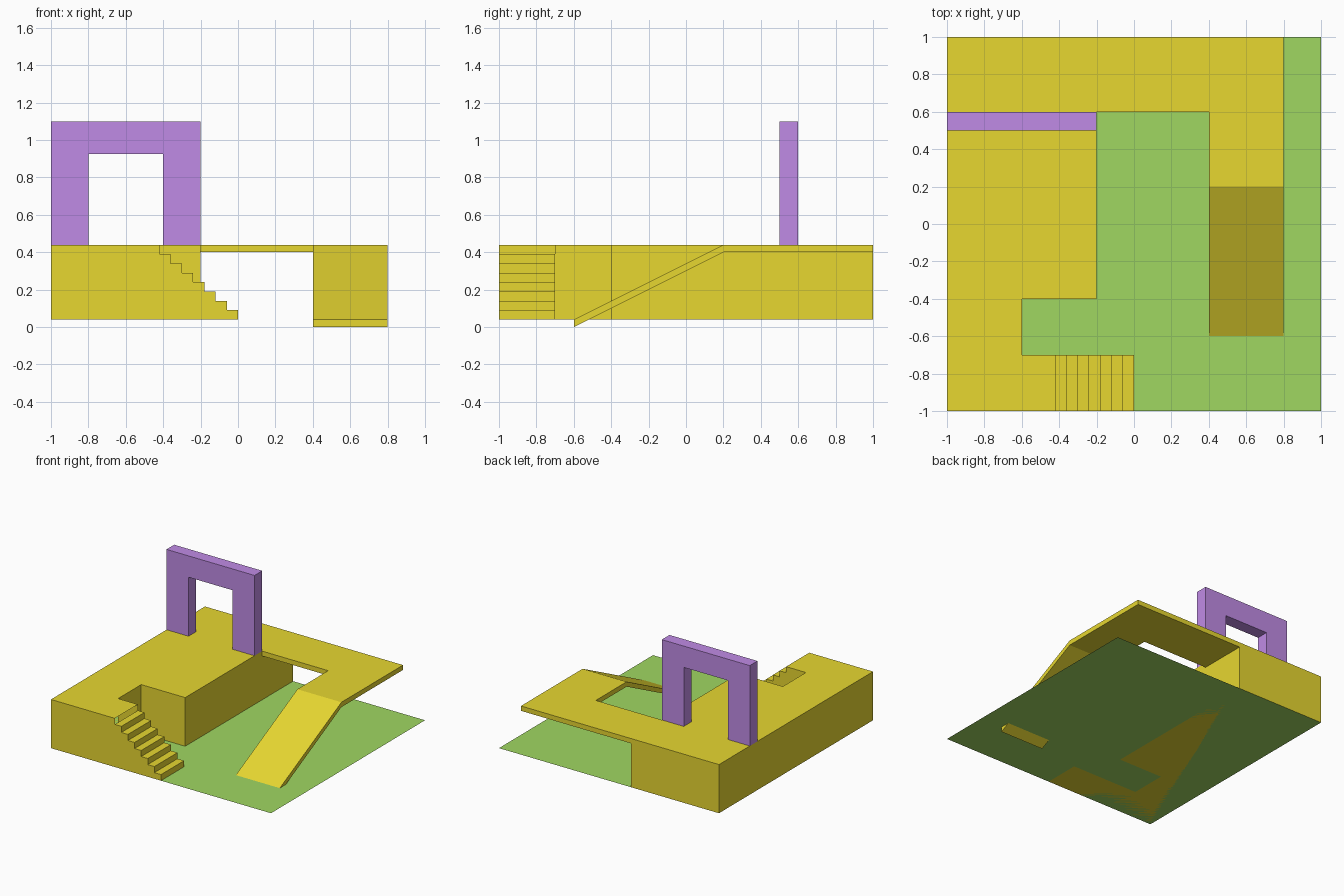
import bpy, bmesh

if "Cube" in bpy.data.objects:
    bpy.data.objects.remove(bpy.data.objects["Cube"])

def material(name, color):
    m = bpy.data.materials.new(name)
    m.diffuse_color = (*color, 1)
    m.use_nodes = True
    m.node_tree.nodes["Principled BSDF"].inputs["Base Color"].default_value = m.diffuse_color
    return m

YELLOW = material("yellow", (0.80, 0.68, 0.03))
GREEN = material("green", (0.35, 0.68, 0.12))
PURPLE = material("purple", (0.53, 0.26, 0.79))

GROUND, TOP, THICK = 0.04, 0.44, 0.04

def finish(name, bm, mat):
    mesh = bpy.data.meshes.new(name)
    bm.to_mesh(mesh)
    bm.free()
    mesh.materials.append(mat)
    obj = bpy.data.objects.new(name, mesh)
    bpy.context.collection.objects.link(obj)
    return obj

def prism(name, outline, axis, lo, hi, mat, open_sides=()):
    """Extrude a 2D outline along an axis; open_sides are outline edges left
    without a wall where the part joins its neighbour."""
    place = {"x": lambda a, b, t: (t, a, b),
             "y": lambda a, b, t: (a, t, b),
             "z": lambda a, b, t: (a, b, t)}[axis]
    bm = bmesh.new()
    low = [bm.verts.new(place(a, b, lo)) for a, b in outline]
    high = [bm.verts.new(place(a, b, hi)) for a, b in outline]
    flip = axis == "y"
    faces = [low[::-1], high]
    n = len(outline)
    for i in range(n):
        if i not in open_sides:
            j = (i + 1) % n
            faces.append([low[i], low[j], high[j], high[i]])
    for f in faces:
        bm.faces.new(f[::-1] if flip else f)
    return finish(name, bm, mat)

# Ground sheet
bm = bmesh.new()
bm.faces.new([bm.verts.new((x, y, GROUND)) for x, y in
              ((-1, -1), (1, -1), (1, 1), (-1, 1))])
finish("ground", bm, GREEN)

# Raised block with an alcove behind the stairs
prism("raised_block",
      [(-1, -1), (-0.42, -1), (-0.42, -0.7), (-0.6, -0.7), (-0.6, -0.4),
       (-0.2, -0.4), (-0.2, 1), (-1, 1)],
      "z", GROUND, TOP, YELLOW, open_sides=(1,))

# Stairs: seven steps climbing towards -x
RUN, RISE, STEPS = 0.06, 0.05, 7
profile = [(-RUN * STEPS, GROUND), (0, GROUND)]
for i in range(STEPS):
    z = GROUND + RISE * (i + 1)
    profile += [(-RUN * i, z), (-RUN * (i + 1), z)]
prism("stairs", profile, "y", -1, -0.7, YELLOW,
      open_sides=(len(profile) - 1,))

# Thin L-shaped walkway
prism("walkway",
      [(-0.2, 0.6), (0.4, 0.6), (0.4, 0.2), (0.8, 0.2), (0.8, 1), (-0.2, 1)],
      "z", TOP - THICK, TOP, YELLOW, open_sides=(2, 5))

# Ramp from the walkway down to the ground
prism("ramp",
      [(-0.6, GROUND - THICK), (0.2, TOP - THICK), (0.2, TOP), (-0.6, GROUND)],
      "x", 0.4, 0.8, YELLOW, open_sides=(1,))

# Archway standing on the block
prism("archway",
      [(-1, TOP), (-0.8, TOP), (-0.8, 0.925), (-0.4, 0.925), (-0.4, TOP),
       (-0.2, TOP), (-0.2, 1.1), (-1, 1.1)],
      "y", 0.5, 0.6, PURPLE)
